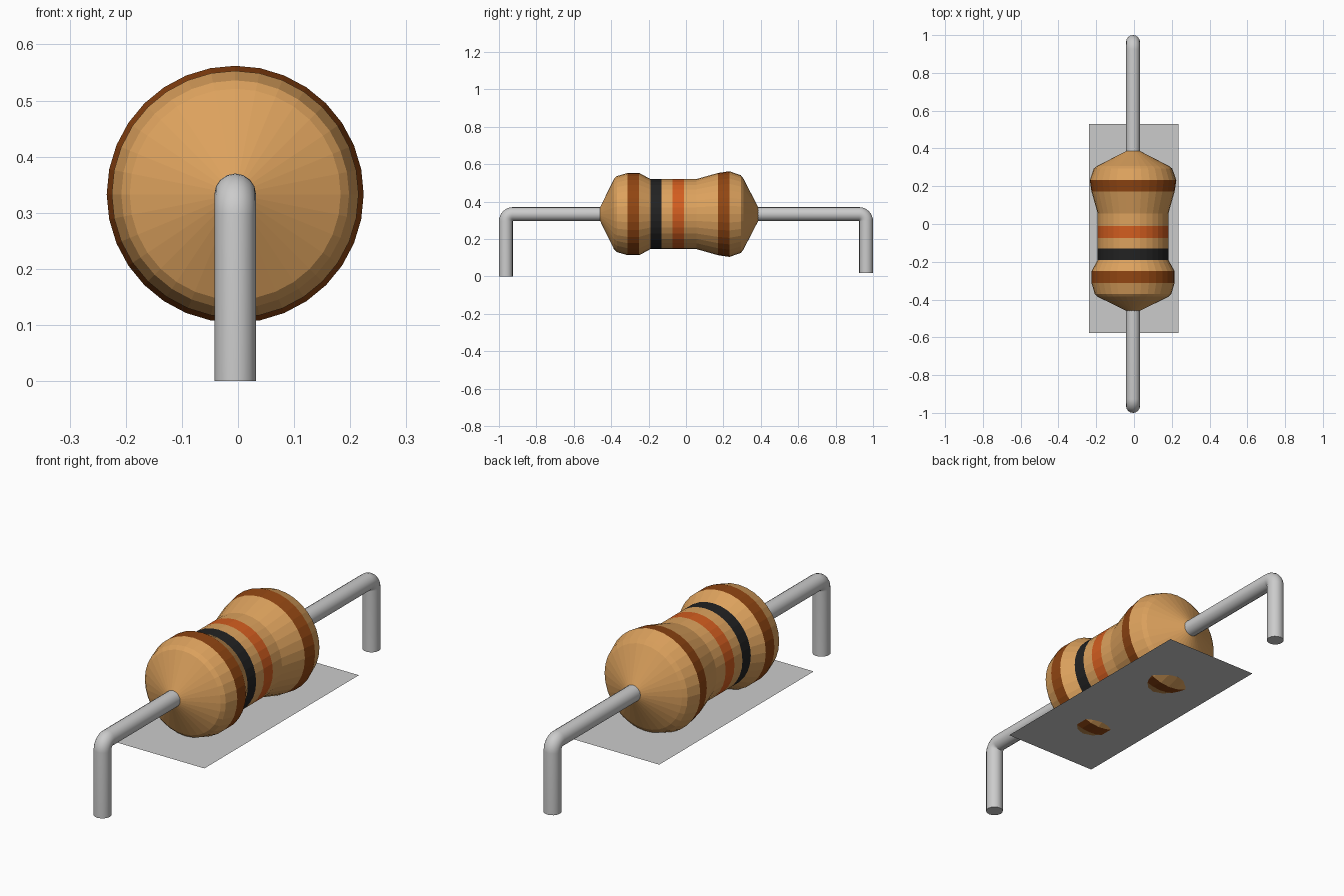
import bpy, bmesh
from math import sin, cos, pi

if "Cube" in bpy.data.objects:
    bpy.data.objects.remove(bpy.data.objects["Cube"])

CX, CZ = -0.005, 0.333     # axis of the resistor
SIDES = 32
WIRE_R = 0.037


def material(name, r, g, b):
    m = bpy.data.materials.new(name)
    m.diffuse_color = (r, g, b, 1)
    m.use_nodes = True
    m.node_tree.nodes["Principled BSDF"].inputs["Base Color"].default_value = m.diffuse_color
    return m


def add_mesh(name, bm):
    me = bpy.data.meshes.new(name)
    bm.to_mesh(me)
    bm.free()
    ob = bpy.data.objects.new(name, me)
    bpy.context.collection.objects.link(ob)
    return ob


# Body: profile (y, radius, colour of the strip that follows) turned around y
TAN, BROWN, BLACK, ORANGE = range(4)
profile = [
    (-0.46, 0.035, TAN), (-0.385, 0.188, TAN), (-0.37, 0.203, TAN),
    (-0.312, 0.22, BROWN), (-0.25, 0.22, TAN), (-0.19, 0.187, BLACK),
    (-0.13, 0.187, TAN), (-0.073, 0.187, ORANGE), (-0.01, 0.187, TAN),
    (0.055, 0.187, TAN), (0.172, 0.22, BROWN), (0.232, 0.229, TAN),
    (0.293, 0.208, TAN), (0.307, 0.19, TAN), (0.387, 0.035, TAN),
]
bm = bmesh.new()
rings = [[bm.verts.new((CX + r * sin(2 * pi * i / SIDES), y,
                        CZ + r * cos(2 * pi * i / SIDES)))
          for i in range(SIDES)] for y, r, _ in profile]
for (_, _, colour), a, b in zip(profile, rings, rings[1:]):
    for i in range(SIDES):
        j = (i + 1) % SIDES
        bm.faces.new((a[i], a[j], b[j], b[i])).material_index = colour
bmesh.ops.recalc_face_normals(bm, faces=bm.faces)
body = add_mesh("resistor_body", bm)
for m in (material("tan", 0.72, 0.36, 0.11), material("brown", 0.28, 0.06, 0.006),
          material("black", 0.016, 0.016, 0.016), material("orange", 0.65, 0.11, 0.014)):
    body.data.materials.append(m)


# Wire leads: straight run, tight rounded bend, leg down to the foot
def lead(name, y_in, y_leg, foot):
    s = 1 if y_leg > 0 else -1
    bend = 0.038
    pts = [(y_in, CZ)]
    for k in range(9):
        t = pi / 2 * k / 8
        pts.append((y_leg - s * bend * (1 - sin(t)), CZ - bend * (1 - cos(t))))
    pts.append((y_leg, foot))
    cu = bpy.data.curves.new(name, 'CURVE')
    cu.dimensions = '3D'
    cu.bevel_depth = WIRE_R
    cu.bevel_resolution = 6
    cu.use_fill_caps = True
    sp = cu.splines.new('POLY')
    sp.points.add(len(pts) - 1)
    for p, (y, z) in zip(sp.points, pts):
        p.co = (CX, y, z, 1)
    ob = bpy.data.objects.new(name, cu)
    bpy.context.collection.objects.link(ob)
    bpy.ops.object.select_all(action='DESELECT')
    ob.select_set(True)
    bpy.context.view_layer.objects.active = ob
    bpy.ops.object.convert(target='MESH')
    bpy.ops.object.shade_smooth_by_angle()


lead("front_lead", -0.445, -0.963, 0.0)
lead("back_lead", 0.372, 0.963, 0.017)

# Flat base sheet that the two bulges dip through
bm = bmesh.new()
bm.faces.new([bm.verts.new((x, y, 0.126)) for x, y in
              ((-0.237, -0.576), (0.235, -0.576), (0.235, 0.53), (-0.237, 0.53))])
add_mesh("base_sheet", bm)
